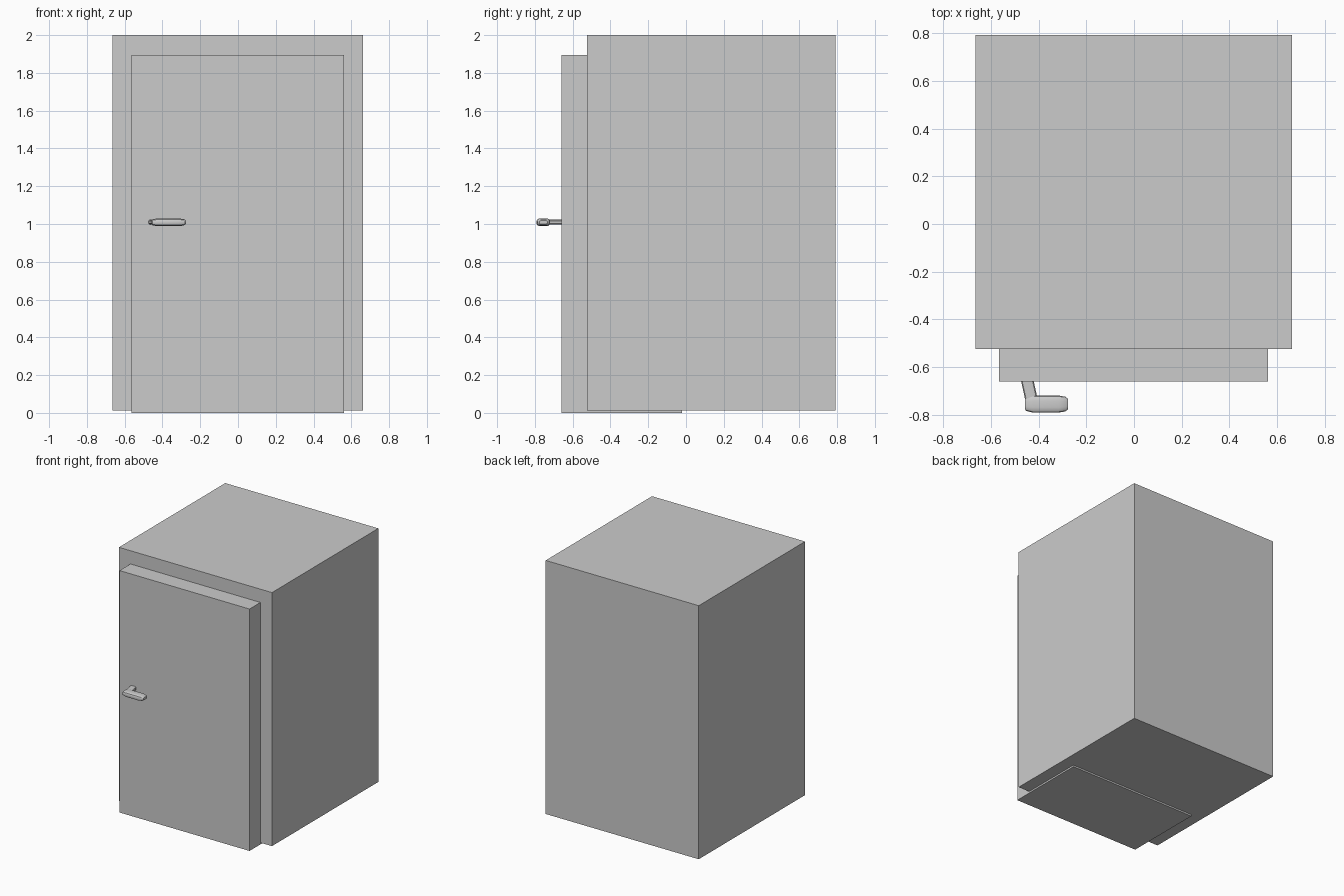
import bpy, bmesh
from math import cos, sin, pi, copysign
from mathutils import Vector

if "Cube" in bpy.data.objects:
    bpy.data.objects.remove(bpy.data.objects["Cube"])


def finish(name, bm, smooth=False):
    bmesh.ops.recalc_face_normals(bm, faces=bm.faces)
    mesh = bpy.data.meshes.new(name)
    bm.to_mesh(mesh)
    bm.free()
    ob = bpy.data.objects.new(name, mesh)
    bpy.context.collection.objects.link(ob)
    if smooth:
        bpy.ops.object.select_all(action='DESELECT')
        bpy.context.view_layer.objects.active = ob
        ob.select_set(True)
        bpy.ops.object.shade_smooth_by_angle(angle=pi / 6)
    return ob


def box(name, lo, hi):
    bm = bmesh.new()
    bmesh.ops.create_cube(bm, size=1)
    lo, hi = Vector(lo), Vector(hi)
    for v in bm.verts:
        v.co = (lo + hi) / 2 + v.co * (hi - lo)
    return finish(name, bm)


def loft(name, rings):
    """Skin closed rings of points and cap both ends."""
    bm = bmesh.new()
    rows = [[bm.verts.new(p) for p in ring] for ring in rings]
    n = len(rows[0])
    for a, b in zip(rows, rows[1:]):
        for i in range(n):
            j = (i + 1) % n
            bm.faces.new((a[i], a[j], b[j], b[i]))
    bm.faces.new(rows[0])
    bm.faces.new(rows[-1])
    return finish(name, bm, True)


def squircle(n, power=0.6):
    """Rounded unit cross-section."""
    out = []
    for i in range(n):
        a = 2 * pi * (i + 0.5) / n
        out.append((copysign(abs(cos(a)) ** power, cos(a)),
                    copysign(abs(sin(a)) ** power, sin(a))))
    return out


# Cabinet body and the door block set into its front
box("cabinet_body", (-0.665, -0.525, 0.013), (0.662, 0.792, 2.0))
box("door_block", (-0.565, -0.66, 0.0), (0.562, -0.02, 1.896))

# Handle stem, leaning slightly inward as it leaves the door
stem = [(-0.449, -0.65), (-0.428, -0.745)]
loft("handle_stem", [[(x + 0.027 * u, y, 1.01 + 0.014 * v)
                      for u, v in squircle(12)] for x, y in stem])

# Handle grip: stations along x with half depth and half height
grip = [(-0.458, 0.021, 0.012), (-0.452, 0.029, 0.016), (-0.425, 0.036, 0.021),
        (-0.315, 0.036, 0.021), (-0.287, 0.031, 0.017), (-0.276, 0.021, 0.010)]
loft("handle_grip", [[(x, -0.755 + d * u, 1.009 + h * v)
                      for u, v in squircle(16)] for x, d, h in grip])
